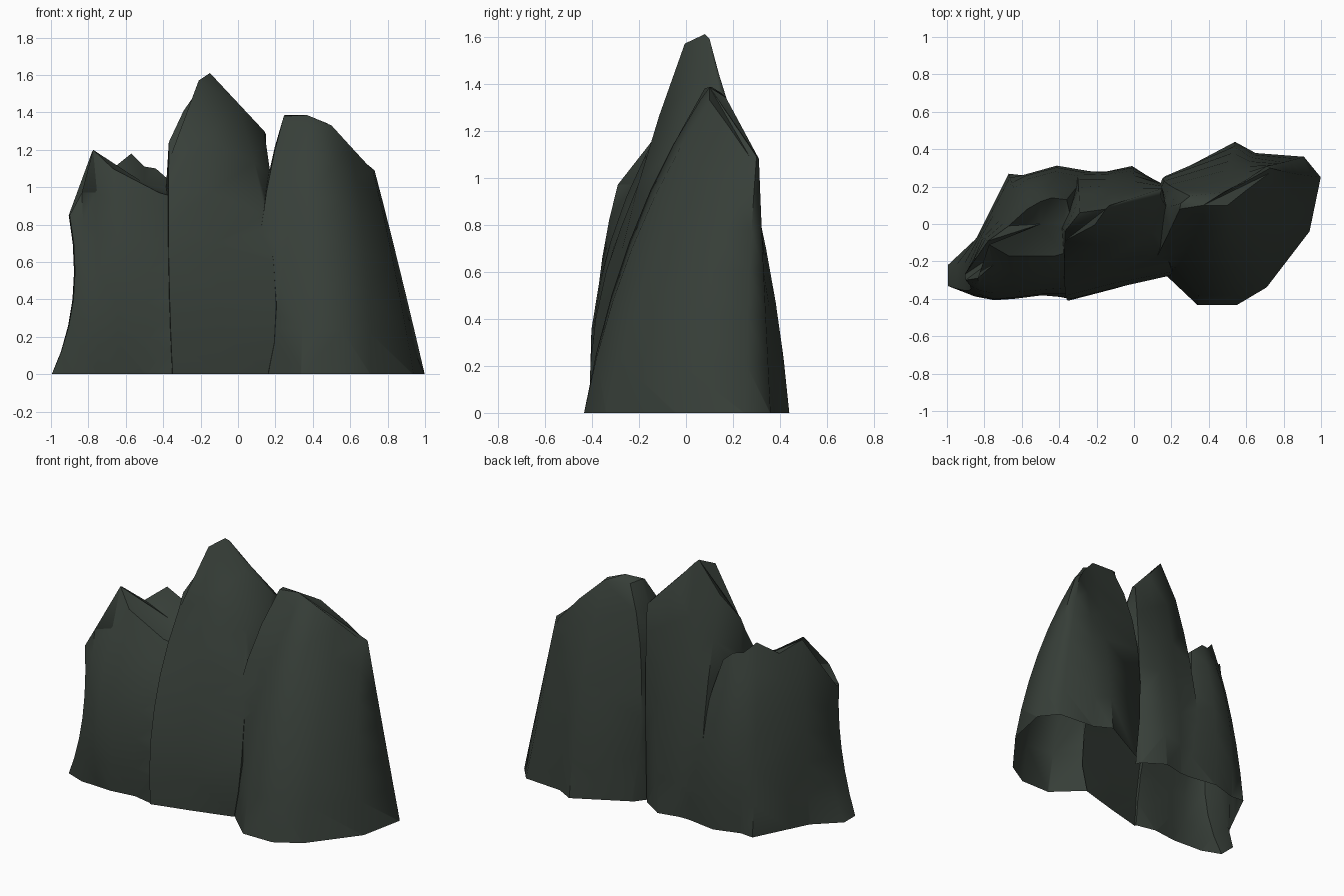
import bpy, bmesh, math
from mathutils import Vector

if "Cube" in bpy.data.objects:
    bpy.data.objects.remove(bpy.data.objects["Cube"])

stone = bpy.data.materials.new("dark_green_grey_stone")
stone.diffuse_color = (0.038, 0.049, 0.040, 1)
stone.use_nodes = True
stone.node_tree.nodes["Principled BSDF"].inputs["Base Color"].default_value = stone.diffuse_color
STEPS = 6  # rings between base and rim


def crag(name, base, mid, rim, peak, drop):
    """Loft a closed rock through a base, middle and rim ring, then fan it to a peak."""
    bm = bmesh.new()
    rings = []
    for k in range(STEPS + 1):
        t = k / STEPS
        wa, wb, wc = 2 * (t - .5) * (t - 1), 4 * t * (1 - t), 2 * t * (t - .5)
        rings.append([bm.verts.new(Vector((*a, -drop)) * wa + Vector(b) * wb + Vector(c) * wc)
                      for a, b, c in zip(base, mid, rim)])
    n = len(base)
    top = bm.verts.new(peak)
    for i in range(n):
        j = (i + 1) % n
        for lo, hi in zip(rings, rings[1:]):
            bm.faces.new((lo[i], lo[j], hi[j], hi[i]))
        bm.faces.new((rings[-1][i], rings[-1][j], top))
    bm.faces.new(rings[0][::-1])
    bmesh.ops.triangulate(bm, faces=bm.faces)
    me = bpy.data.meshes.new(name)
    bm.to_mesh(me)
    bm.free()
    me.materials.append(stone)
    ob = bpy.data.objects.new(name, me)
    bpy.context.collection.objects.link(ob)
    return ob


# Tall central spire
centre = crag(
    "rock_formation",
    [(-.35, -.41), (-.1, -.345), (.16, -.27), (.22, 0), (.13, .22), (-.01, .31), (-.15, .28), (-.31, .28),
     (-.4, 0)],
    [(-.37, -.34, .6), (-.12, -.27, .7), (.19, -.21, .6), (.22, 0, .6), (.14, .22, .7), (0, .26, .7),
     (-.15, .24, .7), (-.3, .24, .65), (-.4, 0, .6)],
    [(-.37, -.09, 1.14), (-.21, -.005, 1.57), (0, .08, 1.44), (.14, .15, 1.3), (.15, .19, 1.28), (0, .14, 1.44),
     (-.13, .1, 1.59), (-.29, .06, 1.41), (-.37, -.04, 1.24)],
    (-.15, .08, 1.61), .004)

# Broad right-hand crag with a ridge running to the back
right = crag(
    "right_crag",
    [(.08, -.23), (.16, -.265), (.34, -.435), (.55, -.435), (.71, -.34), (.94, -.04), (1, .25), (.91, .36),
     (.65, .38), (.54, .44), (.2, .26), (.08, .1)],
    [(.12, -.18, .75), (.26, -.19, .7), (.36, -.24, .73), (.55, -.23, .7), (.68, -.13, .65), (.83, .05, .6),
     (.855, .27, .6), (.8, .33, .6), (.62, .335, .65), (.52, .34, .7), (.16, .23, .8), (.12, .08, .8)],
    [(.245, .08, 1.38), (.37, .04, 1.28), (.41, .06, 1.33), (.5, .10, 1.33), (.6, .18, 1.22), (.72, .27, 1.09),
     (.73, .30, 1.09), (.71, .31, 1.08), (.61, .24, 1.21), (.48, .17, 1.34), (.30, .15, 1.36), (.25, .11, 1.385)],
    (.37, .1, 1.385), .008)

# Low left-hand crag with a hollow top between two peaks
left = crag(
    "left_crag",
    [(-1, -.33), (-.87, -.38), (-.75, -.385), (-.65, -.39), (-.49, -.37), (-.35, -.4), (-.2, 0), (-.22, .28),
     (-.41, .31), (-.58, .26), (-.67, .27), (-.78, .05), (-.84, -.07), (-1, -.22)],
    [(-.88, -.355, .4), (-.83, -.375, .5), (-.75, -.37, .55), (-.64, -.365, .55), (-.48, -.35, .55),
     (-.34, -.34, .5), (-.25, 0, .5), (-.26, .25, .5), (-.42, .28, .58), (-.57, .24, .62), (-.64, .19, .62),
     (-.74, .03, .6), (-.82, -.07, .6), (-.885, -.22, .4)],
    [(-.9, -.30, .85), (-.835, -.29, .97), (-.775, -.11, 1.2), (-.67, -.17, 1.10), (-.42, -.17, .97),
     (-.35, -.15, .95), (-.33, 0, 1), (-.36, .13, 1.03), (-.44, .14, 1.1), (-.5, .12, 1.11), (-.57, .08, 1.18),
     (-.67, -.01, 1.1), (-.78, -.09, 1.19), (-.905, -.27, .85)],
    (-.5, .0, 1.02), .012)

# Merge the crags into one outer shell
for other in (right, left):
    mod = centre.modifiers.new("merge", 'BOOLEAN')
    mod.operation, mod.solver, mod.object = 'UNION', 'EXACT', other
merged = bpy.data.meshes.new_from_object(centre.evaluated_get(bpy.context.evaluated_depsgraph_get()))
centre.modifiers.clear()
centre.data = merged
for other in (right, left):
    bpy.data.objects.remove(other)

# Cut flat at ground level, leaving the underside open
bm = bmesh.new()
bm.from_mesh(merged)
bmesh.ops.bisect_plane(bm, geom=bm.verts[:] + bm.edges[:] + bm.faces[:], plane_co=(0, 0, 0),
                       plane_no=(0, 0, -1), clear_outer=True)
bm.to_mesh(merged)
bm.free()

# Smooth stone with sharp creases
bpy.context.view_layer.objects.active = centre
centre.select_set(True)
bpy.ops.object.shade_smooth_by_angle(angle=math.radians(50))
